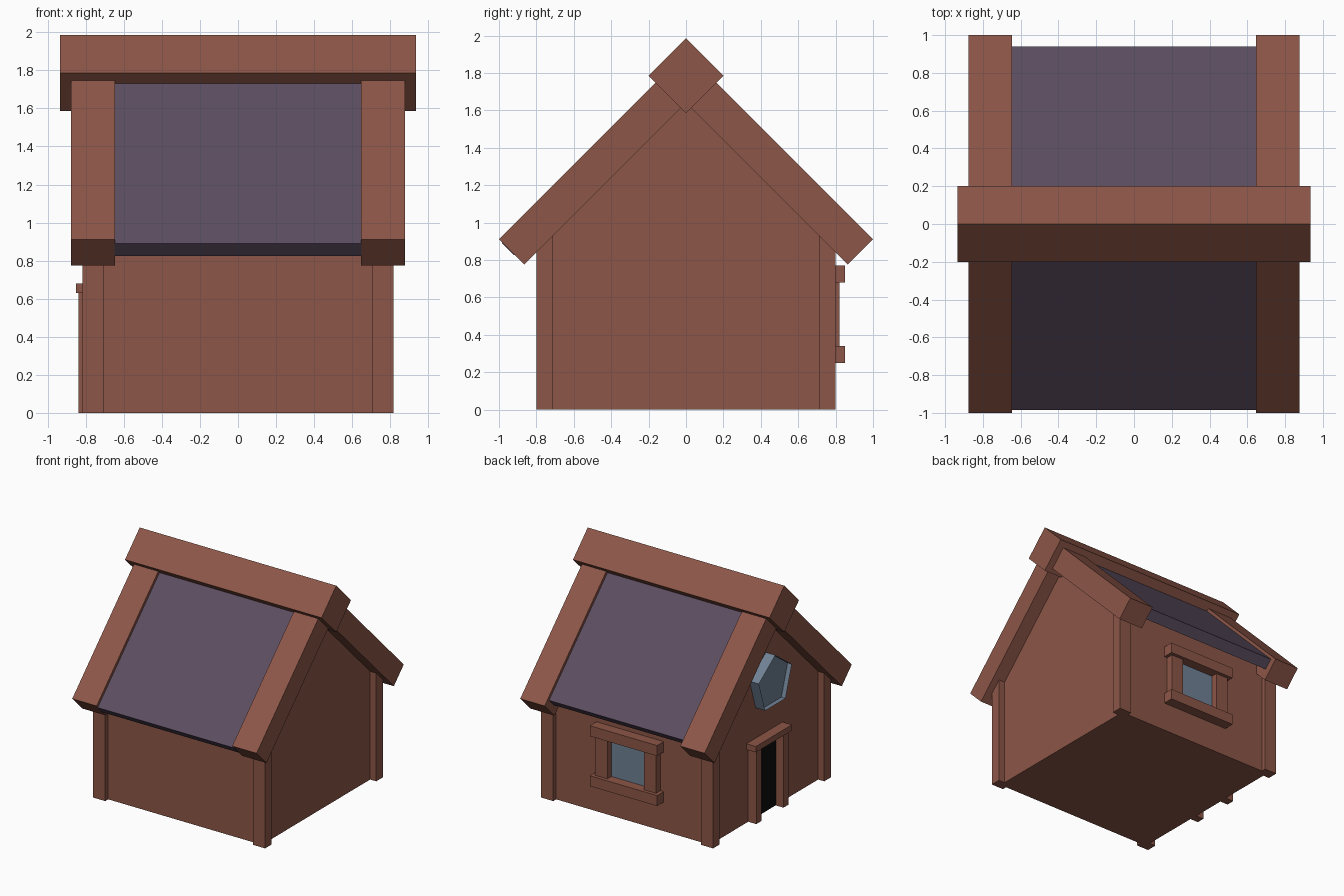
import bpy
import bmesh
from math import sin, cos, tau
from mathutils import Vector

cube = bpy.data.objects.get("Cube")
if cube:
    bpy.data.objects.remove(cube, do_unlink=True)


def material(name, r, g, b):
    m = bpy.data.materials.new(name)
    m.use_nodes = True
    m.diffuse_color = (r, g, b, 1)
    bsdf = m.node_tree.nodes["Principled BSDF"]
    bsdf.inputs["Base Color"].default_value = (r, g, b, 1)
    bsdf.inputs["Roughness"].default_value = 0.9
    return m


wood = material("brown wood", 0.262, 0.093, 0.063)
shingle = material("purple roof", 0.107, 0.076, 0.119)
slate = material("slate glass", 0.16, 0.22, 0.30)
black = material("black doorway", 0.004, 0.004, 0.004)


def finish(name, bm, mat):
    bmesh.ops.recalc_face_normals(bm, faces=bm.faces)
    mesh = bpy.data.meshes.new(name)
    bm.to_mesh(mesh)
    bm.free()
    mesh.materials.append(mat)
    ob = bpy.data.objects.new(name, mesh)
    bpy.context.scene.collection.objects.link(ob)
    return ob


def extrude_x(profile, x0, x1):
    """Closed (y, z) profile swept from x0 to x1; returns bmesh and the x0 cap."""
    bm = bmesh.new()
    a = [bm.verts.new((x0, y, z)) for y, z in profile]
    b = [bm.verts.new((x1, y, z)) for y, z in profile]
    cap = bm.faces.new(a)
    bm.faces.new(b[::-1])
    n = len(profile)
    for i in range(n):
        j = (i + 1) % n
        bm.faces.new((a[i], b[i], b[j], a[j]))
    return bm, cap


def prism(name, profile, x0, x1, mat):
    return finish(name, extrude_x(profile, x0, x1)[0], mat)


def box(name, xs, ys, zs, mat):
    (y0, y1), (z0, z1) = ys, zs
    return prism(name, [(y0, z0), (y1, z0), (y1, z1), (y0, z1)], xs[0], xs[1], mat)


# House body with gabled ends
W = 0.76
prism("house_walls", [(-W, 0), (W, 0), (W, 1.73 - W), (0, 1.73), (-W, 1.73 - W)], -W, W, wood)

# Corner posts
for sx, side in ((-1, "right"), (1, "left")):
    for sy, end in ((-1, "front"), (1, "back")):
        box(f"{end}_{side}_corner_post", sorted((sx * 0.703, sx * 0.818)),
            sorted((sy * 0.71, sy * 0.8)), (0, 0.95), wood)

# Roof covering, slightly shorter at the back eave
prism("roof_panel", [(-0.985, 0.89), (0, 1.875), (0.94, 0.935),
                     (0.875, 0.87), (0, 1.745), (-0.92, 0.825)], -0.65, 0.65, shingle)

# Thick gable boards
gable = [(-1, 0.91), (0, 1.91), (1, 0.91), (0.865, 0.775), (0, 1.64), (-0.865, 0.775)]
prism("right_gable_board", gable, -0.877, -0.645, wood)
prism("left_gable_board", gable, 0.645, 0.877, wood)

# Ridge beam, a square set on its corner
prism("ridge_beam", [(0, 1.585), (0.2, 1.785), (0, 1.985), (-0.2, 1.785)], -0.935, 0.935, wood)

# Back window
box("window_pane", (-0.18, 0.18), (0.755, 0.765), (0.33, 0.69), slate)
for sx, side in ((-1, "right"), (1, "left")):
    box(f"window_{side}_jamb", sorted((sx * 0.175, sx * 0.29)), (0.75, 0.82), (0.33, 0.69), wood)
box("window_sill", (-0.32, 0.32), (0.75, 0.85), (0.25, 0.34), wood)
box("window_lintel", (-0.32, 0.32), (0.75, 0.85), (0.68, 0.77), wood)

# Doorway on the right gable wall
DOOR_Y = 0.02
box("doorway", (-0.766, -0.757), (DOOR_Y - 0.16, DOOR_Y + 0.16), (0.003, 0.64), black)
for s, side in ((-1, "front"), (1, "back")):
    c = DOOR_Y + s * 0.185
    box(f"door_{side}_jamb", (-0.837, -0.75), (c - 0.035, c + 0.035), (0, 0.64), wood)
box("door_lintel", (-0.85, -0.75), (DOOR_Y - 0.245, DOOR_Y + 0.245), (0.63, 0.68), wood)

# Five-sided gable window with a sunken pane
R = 0.235
pentagon = [(R * sin(i * tau / 5), 1.13 + R * cos(i * tau / 5)) for i in range(5)]
bm, cap = extrude_x(pentagon, -0.85, -0.75)
bmesh.ops.inset_region(bm, faces=[cap], thickness=0.05, use_even_offset=True)
bmesh.ops.translate(bm, verts=cap.verts, vec=Vector((0.04, 0, 0)))
finish("gable_window", bm, slate)
